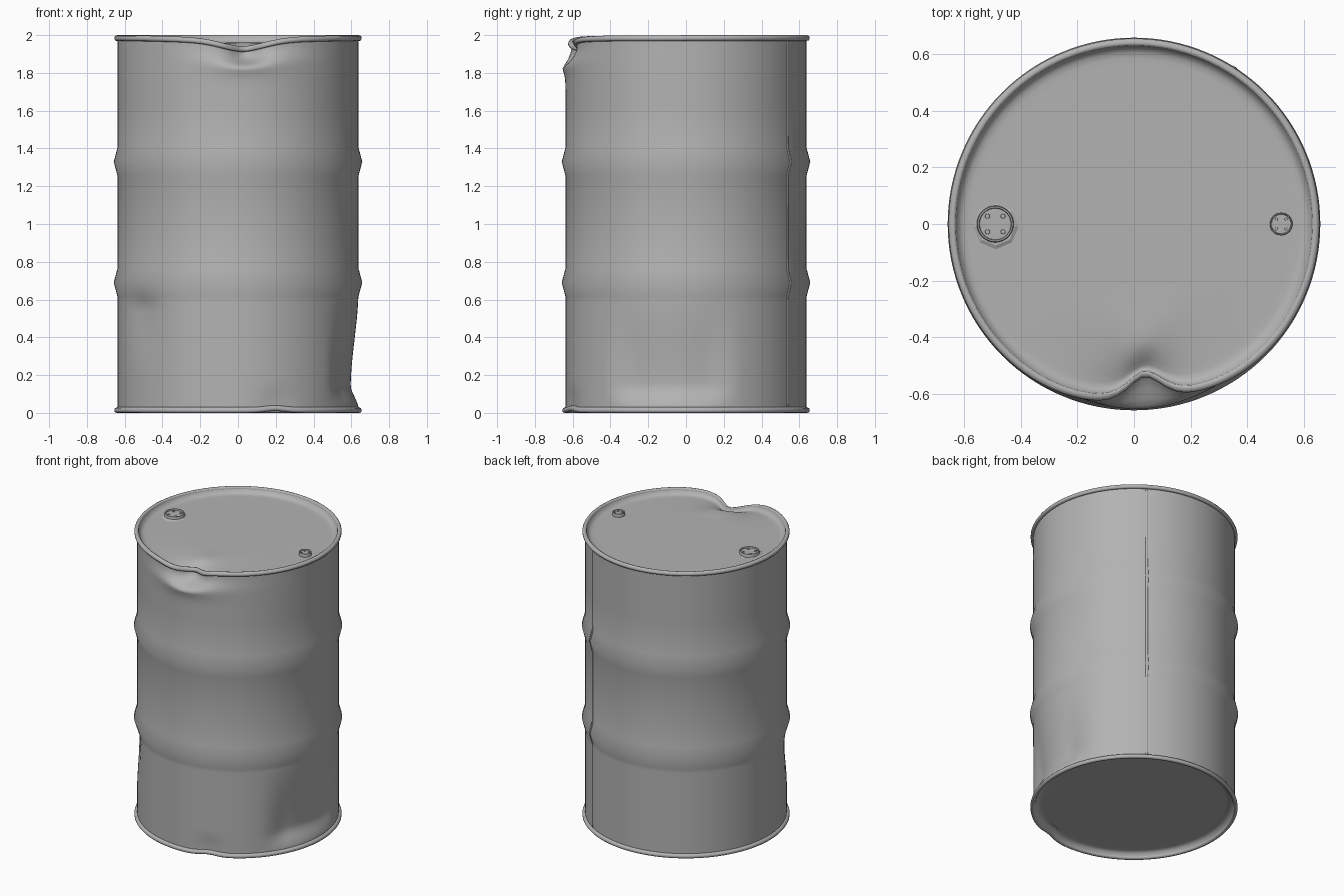
import bpy, bmesh
from math import sin, cos, pi, exp, atan2, hypot, radians

if "Cube" in bpy.data.objects:
    bpy.data.objects.remove(bpy.data.objects["Cube"])

R = 0.638
steel = bpy.data.materials.new("grey_steel")
steel.diffuse_color = (0.45, 0.45, 0.45, 1)
steel.use_nodes = True
steel.node_tree.nodes["Principled BSDF"].inputs["Base Color"].default_value = steel.diffuse_color


def smooth(a, b, v):
    t = min(1, max(0, (v - a) / (b - a)))
    return t * t * (3 - 2 * t)


def bell(v, centre, width):
    return exp(-((v - centre) / width) ** 2)


def dent(co):
    """Move a point of the clean drum to its place on the battered one."""
    x, y, z = co
    r, a = hypot(x, y), atan2(y, x)
    if r < 0.01:
        return
    dr = dz = 0
    if y < 0 and z > 1.6:
        # crushed front lip, with the wall bulging out below it
        k = min(1, max(0, (r - 0.33) / (R - 0.33))) ** 1.5
        push = 0.08 * bell(x, 0.045, 0.09) + 0.035 * bell(x, 0.07, 0.24)
        dr -= push * k * smooth(1.85, 1.96, z)
        dz -= (0.045 * bell(x, 0.03, 0.16) + 0.015 * bell(x, 0, 0.38)) * k * smooth(1.75, 1.96, z)
        if r > 0.6:
            dr += 0.016 * bell(x, 0.03, 0.2) * bell(z, 1.86, 0.07)
        dz += 0.015 * bell(x, 0.03, 0.09) * bell(r, 0.47, 0.1)
    if r > 0.5 and x > 0 and z < 0.7:
        # broad flat dent low on the right
        w = smooth(-0.44, -0.26, y) * (1 - smooth(0.08, 0.28, y))
        dr -= 0.042 * w * smooth(0.02, 0.15, z) * (1 - smooth(0.12, 0.66, z))
    if r > 0.5 and x < 0 and y < 0 and z < 0.68:
        # crease under the lower hoop at the front left
        dr -= 0.02 * bell(a, radians(-143), 0.2) * smooth(0.2, 0.56, z) * (1 - smooth(0.55, 0.66, z))
    if z < 0.2 and y < 0 and r > 0.6:
        # nick in the bottom chime
        fade = 1 - smooth(0.03, 0.18, z)
        dz += 0.01 * bell(x, 0.2, 0.07) * fade
        dr -= 0.01 * bell(x, 0.2, 0.09) * fade
    co.x, co.y, co.z = (r + dr) * cos(a), (r + dr) * sin(a), z + dz


def revolve(name, profile, segs=128, centre=(0, 0), closed=False, arc=None, angle=35):
    bm = bmesh.new()
    a0, a1 = arc or (0, 2 * pi)
    cols = segs + 1 if arc else segs
    rows = [[bm.verts.new((centre[0] + r * cos(a0 + (a1 - a0) * i / segs),
                           centre[1] + r * sin(a0 + (a1 - a0) * i / segs), z))
             for i in range(cols)] for r, z in profile]
    for j in range(len(rows) if closed else len(rows) - 1):
        lo, hi = rows[j], rows[(j + 1) % len(rows)]
        for i in range(segs):
            n = (i + 1) % cols
            bm.faces.new((lo[i], lo[n], hi[n], hi[i]))
    bmesh.ops.remove_doubles(bm, verts=bm.verts, dist=1e-5)
    for v in bm.verts:
        dent(v.co)
    me = bpy.data.meshes.new(name)
    bm.to_mesh(me)
    bm.free()
    me.materials.append(steel)
    ob = bpy.data.objects.new(name, me)
    bpy.context.collection.objects.link(ob)
    bpy.ops.object.select_all(action='DESELECT')
    ob.select_set(True)
    bpy.context.view_layer.objects.active = ob
    bpy.ops.object.shade_smooth_by_angle(angle=radians(angle))
    return ob


# wall with two soft rolling hoops; closer rows only where it is dented
wall = [(R, 0.01 + 0.02 * k) for k in range(30)]
for h in (0.69, 1.33):
    wall += [(R, h - 0.075), (R + 0.02, h), (R, h + 0.075)]
wall += [(R, 1.63 + 0.02 * k) for k in range(19)]
revolve("drum_wall", wall, angle=80)

# thin welded seam at the back right
seam = revolve("wall_seam", wall[1:-1], segs=2, arc=(radians(56.5), radians(58)))
mod = seam.modifiers.new("thickness", 'SOLIDIFY')
mod.thickness, mod.offset = 0.004, 0

# rolled chimes
chime = [(0.632, 0.004), (0.641, 0), (0.65, 0.002), (0.655, 0.009), (0.655, 0.018),
         (0.65, 0.026), (0.64, 0.03), (0.63, 0.026), (0.627, 0.012)]
revolve("bottom_chime", chime, closed=True, angle=80)
revolve("top_chime", [(r, z + 1.97) for r, z in chime], closed=True, angle=80)

# recessed lid and base
disc = [(0.632, 0.006), (0.626, 0.018), (0.617, 0.031), (0.604, 0.039)]
disc += [(0.585 - 0.02925 * k, 0.041) for k in range(21)]
revolve("lid", [(r, 2 - z) for r, z in disc], angle=80)
revolve("base", [(r, z) for r, z in reversed(disc)], angle=80)

# bungs: raised collar, sunken plug with lugs, and an octagonal flange on the large one
LID = 1.959
revolve("large_bung_flange", [(0.085, LID - 0.002), (0.068, LID + 0.006), (0, LID + 0.006)],
        segs=8, centre=(-0.488, -0.008), angle=10)
for name, x, s in (("large_bung", -0.49, 0.065), ("small_bung", 0.52, 0.04)):
    revolve(name + "_plug",
            [(s, LID), (s, LID + 0.018), (s * 0.96, LID + 0.022), (s * 0.88, LID + 0.022),
             (s * 0.85, LID + 0.013), (0, LID + 0.013)], segs=32, centre=(x, 0))
    for k in range(4):
        t = pi / 4 + k * pi / 2
        revolve(f"{name}_lug_{k + 1}",
                [(s * 0.14, LID + 0.012), (s * 0.12, LID + 0.018), (0, LID + 0.018)],
                segs=8, centre=(x + s * 0.6 * cos(t), s * 0.6 * sin(t)))
